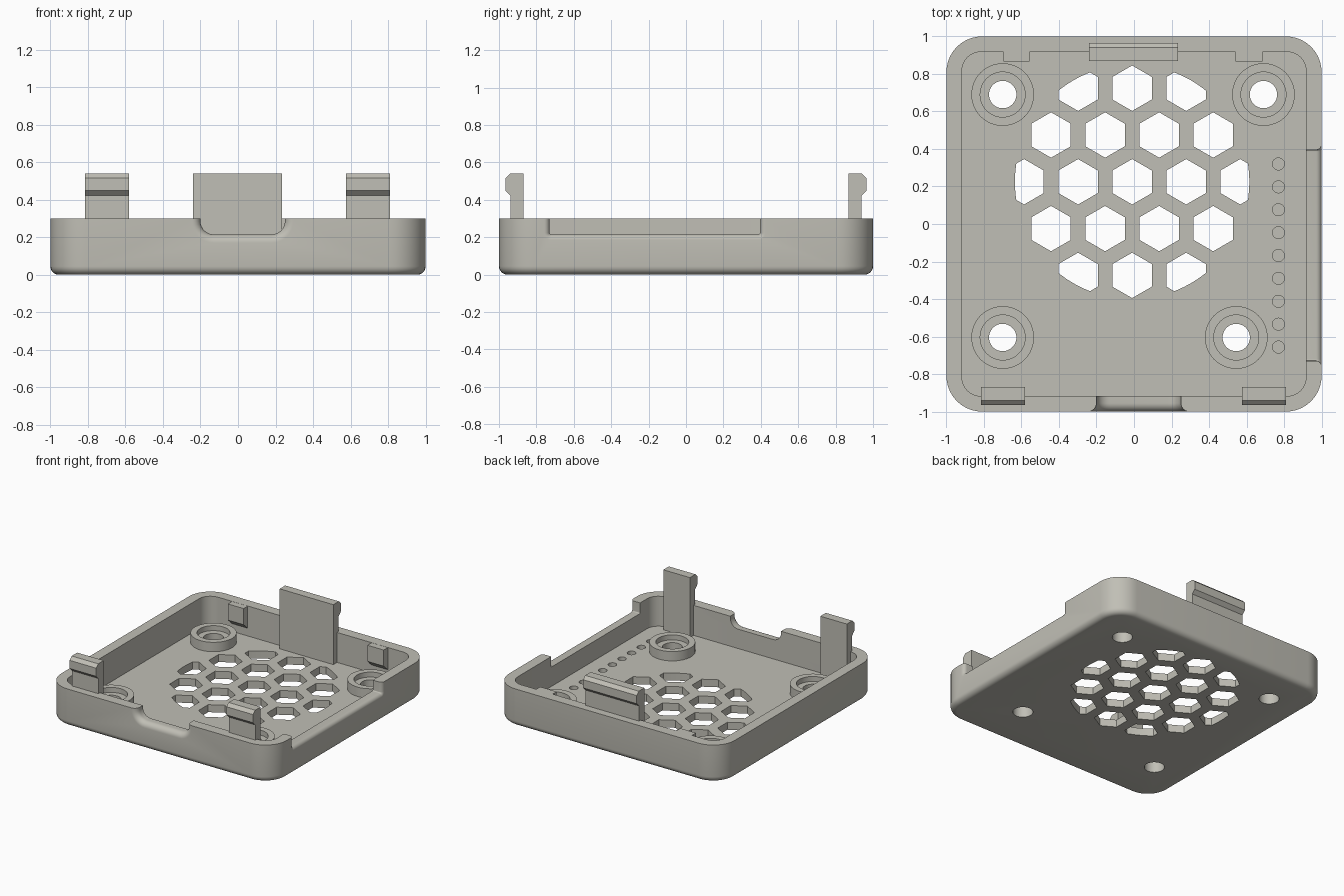
import bpy, bmesh
from math import cos, sin, pi, sqrt, hypot

cube = bpy.data.objects.get("Cube")
if cube:
    bpy.data.objects.remove(cube)

plastic = bpy.data.materials.new("warm_grey_plastic")
plastic.use_nodes = True
COLOUR = (0.53, 0.52, 0.465, 1)
plastic.diffuse_color = COLOUR
plastic.node_tree.nodes["Principled BSDF"].inputs["Base Color"].default_value = COLOUR

FLOOR, RIM, WALL = 0.06, 0.30, 0.917


def finish(name, bm):
    bmesh.ops.recalc_face_normals(bm, faces=bm.faces)
    mesh = bpy.data.meshes.new(name)
    bm.to_mesh(mesh)
    bm.free()
    mesh.materials.append(plastic)
    ob = bpy.data.objects.new(name, mesh)
    bpy.context.collection.objects.link(ob)
    return ob


def loft(bm, rings, capped=True):
    """Skin a series of rings that have equal point counts."""
    loops = [[bm.verts.new(p) for p in ring] for ring in rings]
    n = len(loops[0])
    pairs = list(zip(loops, loops[1:]))
    if not capped:
        pairs.append((loops[-1], loops[0]))
    for a, b in pairs:
        for i in range(n):
            j = (i + 1) % n
            bm.faces.new((a[i], a[j], b[j], b[i]))
    if capped:
        bm.faces.new(loops[0])
        bm.faces.new(loops[-1])


def circle(x, y, r, z, n=48, turn=0.0):
    return [(x + r * cos(turn + 2 * pi * i / n), y + r * sin(turn + 2 * pi * i / n), z)
            for i in range(n)]


def rounded_square(half, r, z, steps=10):
    ring = []
    for k, (sx, sy) in enumerate([(1, 1), (-1, 1), (-1, -1), (1, -1)]):
        for i in range(steps + 1):
            a = pi / 2 * (k + i / steps)
            ring.append((sx * (half - r) + r * cos(a), sy * (half - r) + r * sin(a), z))
    return ring


def boolean(target, cutter, operation="DIFFERENCE"):
    mod = target.modifiers.new("cut", "BOOLEAN")
    mod.operation, mod.solver, mod.object = operation, "EXACT", cutter
    bpy.context.view_layer.objects.active = target
    bpy.ops.object.modifier_apply(modifier=mod.name)
    bpy.data.objects.remove(cutter)


def smooth(ob):
    bpy.ops.object.select_all(action="DESELECT")
    ob.select_set(True)
    bpy.context.view_layer.objects.active = ob
    bpy.ops.object.shade_smooth_by_angle(angle=pi / 6)


def notch(mid, half, bottom, r, flare, place):
    """U-shaped wall opening whose outer edge is rounded over."""
    rings = []
    depths = [0.85] + [1 - flare + flare * sin(pi / 2 * i / 8) for i in range(9)] + [1.1]
    for d in depths:
        t = min(max(d - 1 + flare, 0), flare)
        off = flare - sqrt(max(flare * flare - t * t, 0))
        ring = [(mid - half - off, 0.4), (mid + half + off, 0.4)]
        for side, start in ((1, 0), (-1, -pi / 2)):
            for i in range(9):
                a = start - pi / 2 * i / 8
                ring.append((mid + side * (half - r) + (r + off) * cos(a),
                             bottom + r + (r + off) * sin(a)))
        rings.append([place(u, d, z) for u, z in ring])
    bm = bmesh.new()
    loft(bm, rings)
    return finish("notch_cutter", bm)


# Tray with rounded lower edge
bm = bmesh.new()
EDGE = 0.045
rings = []
for i in range(7):
    a = pi / 2 * i / 6
    inset = EDGE * (1 - sin(a))
    rings.append(rounded_square(1 - inset, 0.19 - inset, EDGE * (1 - cos(a))))
rings.append(rounded_square(1, 0.19, RIM))
loft(bm, rings)
tray = finish("tray", bm)

bm = bmesh.new()
loft(bm, [rounded_square(WALL, 0.1, z) for z in (FLOOR, 0.4)])
boolean(tray, finish("cavity_cutter", bm))

# Cable openings in the front and left walls
boolean(tray, notch(0.025, 0.225, 0.215, 0.07, 0.045, lambda u, d, z: (u, -d, z)))
boolean(tray, notch(-0.167, 0.562, 0.215, 0.008, 0.03, lambda u, d, z: (d, u, z)))

# Honeycomb vent, trimmed to a circle
VX, VY, STEP = -0.01, 0.225, 0.288
bm = bmesh.new()
for row in range(-2, 3):
    count = 5 - abs(row)
    for k in range(count):
        x, y = (k - (count - 1) / 2) * STEP, row * STEP * sqrt(3) / 2
        loft(bm, [circle(VX + x, VY + y, 0.121, z, 6, pi / 6) for z in (-0.1, 0.2)])
vent = finish("vent_cutter", bm)
bm = bmesh.new()
loft(bm, [circle(VX, VY, 0.625, z, 96) for z in (-0.05, 0.15)])
boolean(vent, finish("vent_limit", bm), "INTERSECT")
boolean(tray, vent)

# Screw holes and row of blind indicator holes
POSTS = [(-0.70, 0.69), (0.69, 0.69), (-0.70, -0.605), (0.545, -0.605)]
bm = bmesh.new()
for x, y in POSTS:
    loft(bm, [circle(x, y, 0.073, z) for z in (-0.1, 0.2)])
for k in range(9):
    loft(bm, [circle(0.77, 0.32 - 0.122 * k, 0.032, z, 24) for z in (0.02, 0.2)])
boolean(tray, finish("hole_cutter", bm))
smooth(tray)

# Counterbored screw posts
for k, (x, y) in enumerate(POSTS):
    bm = bmesh.new()
    profile = [(0.167, 0.05), (0.167, 0.135), (0.12, 0.135),
               (0.12, 0.095), (0.073, 0.095), (0.073, 0.05)]
    loft(bm, [circle(x, y, r, z) for r, z in profile], capped=False)
    smooth(finish(f"screw_post_{k + 1}", bm))


# Snap clips with a hooked head
def clip(name, x0, x1, side):
    hook = [(0.87, 0.05), (0.87, 0.54), (0.94, 0.54), (0.966, 0.515),
            (0.966, 0.45), (0.938, 0.422), (0.938, 0.05)]
    bm = bmesh.new()
    loft(bm, [[(x, side * y, z) for y, z in hook] for x in (x0, x1)])
    finish(name, bm)


clip("front_right_clip", -0.815, -0.58, -1)
clip("front_left_clip", 0.575, 0.81, -1)
clip("back_clip", -0.24, 0.235, 1)

# Catch blocks on the back wall
for name, x0, x1 in (("right_catch", -0.695, -0.556), ("left_catch", 0.54, 0.685)):
    section = [(0.93, RIM - 0.001), (0.865, RIM - 0.001), (0.865, 0.17), (0.93, 0.11)]
    bm = bmesh.new()
    loft(bm, [[(x, y, z) for y, z in section] for x in (x0, x1)])
    finish(name, bm)
